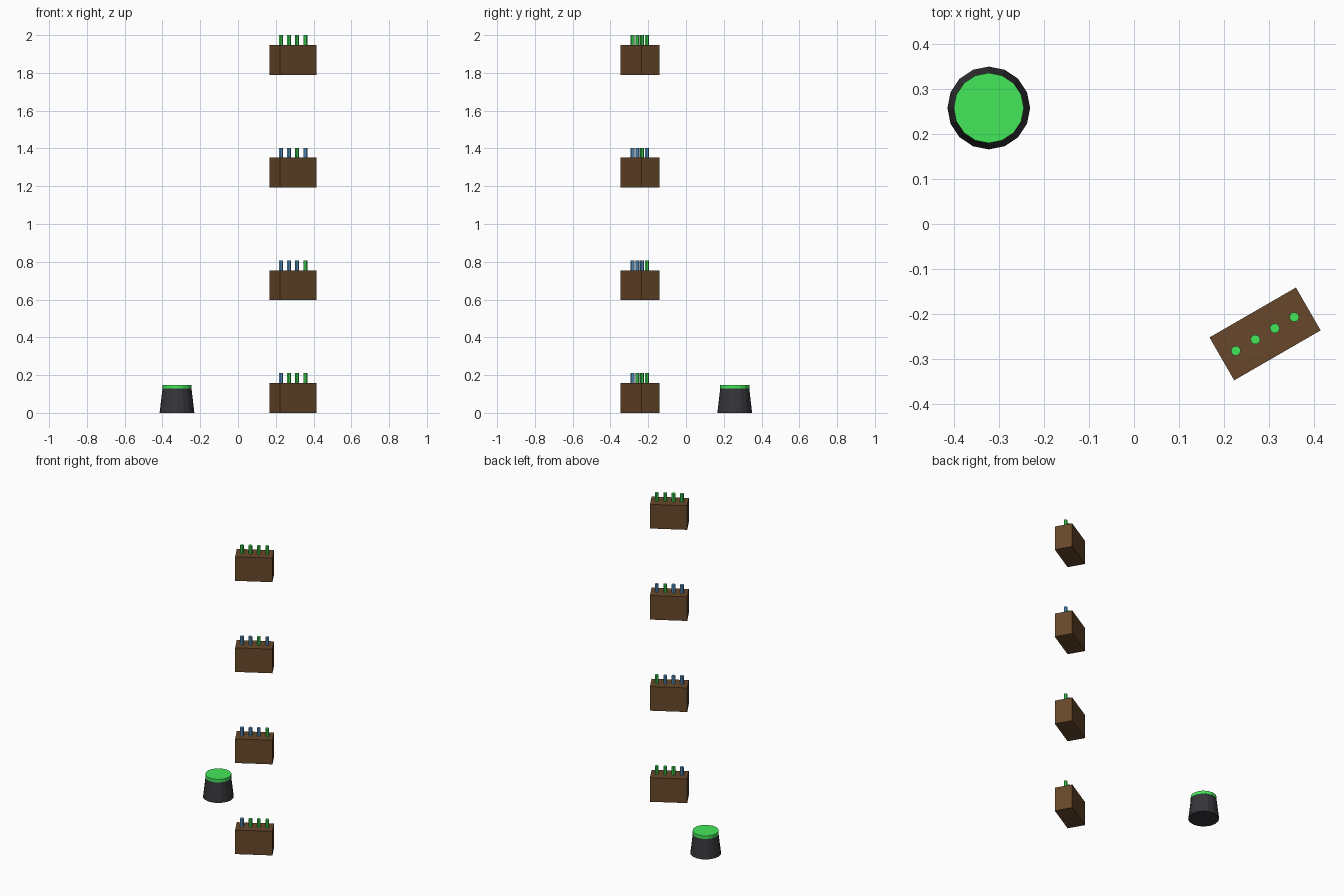
import bpy, bmesh, math
from mathutils import Matrix, Vector

if "Cube" in bpy.data.objects:
    bpy.data.objects.remove(bpy.data.objects["Cube"])


def material(name, rgb):
    m = bpy.data.materials.new(name)
    m.diffuse_color = (*rgb, 1)
    m.use_nodes = True
    m.node_tree.nodes["Principled BSDF"].inputs["Base Color"].default_value = m.diffuse_color
    return m


BROWN = material("brown wood", (0.135, 0.064, 0.023))
GREEN = material("green", (0.06, 0.82, 0.105))
BLUE = material("blue", (0.13, 0.39, 0.72))
DARK = material("dark grey", (0.037, 0.036, 0.042))


def finish(name, bm, mat, loc, angle=0):
    me = bpy.data.meshes.new(name)
    bm.to_mesh(me)
    bm.free()
    me.materials.append(mat)
    ob = bpy.data.objects.new(name, me)
    ob.location = loc
    ob.rotation_euler.z = angle
    bpy.context.collection.objects.link(ob)
    return ob


def box(name, size, mat, loc, angle):
    bm = bmesh.new()
    bmesh.ops.create_cube(bm, size=1)
    bmesh.ops.scale(bm, vec=size, verts=bm.verts)
    return finish(name, bm, mat, loc, angle)


def cone(name, sides, r_bottom, r_top, z0, z1, mat, xy, angle=0):
    bm = bmesh.new()
    bmesh.ops.create_cone(bm, cap_ends=True, segments=sides, radius1=r_bottom,
                          radius2=r_top, depth=z1 - z0)
    return finish(name, bm, mat, (*xy, (z0 + z1) / 2), angle)


# Stack of four floating blocks, each with a row of four indicator pegs
ANGLE = math.radians(30)
CENTRE = Vector((0.2915, -0.2445, 0))
HEIGHT = 0.158
ROWS = ["BGGG", "BBBG", "BBGB", "GGGG"]
for level, row in enumerate(ROWS):
    z = level * 0.5965
    box(f"block_{level + 1}", (0.222, 0.11, HEIGHT), BROWN,
        CENTRE + Vector((0, 0, z + HEIGHT / 2)), ANGLE)
    for i, colour in enumerate(row):
        p = CENTRE + Matrix.Rotation(ANGLE, 3, 'Z') @ Vector(((i - 1.5) * 0.05, 0, 0))
        cone(f"peg_{level + 1}_{i + 1}", 8, 0.011, 0.011, z + HEIGHT - 0.005,
             z + 0.2105, GREEN if colour == "G" else BLUE, p.xy, ANGLE)

# Push button: tapered dark base with a green cap
BUTTON = (-0.323, 0.258)
cone("button_base", 16, 0.092, 0.077, 0, 0.128, DARK, BUTTON)
cone("button_cap", 16, 0.078, 0.078, 0.128, 0.148, GREEN, BUTTON)
